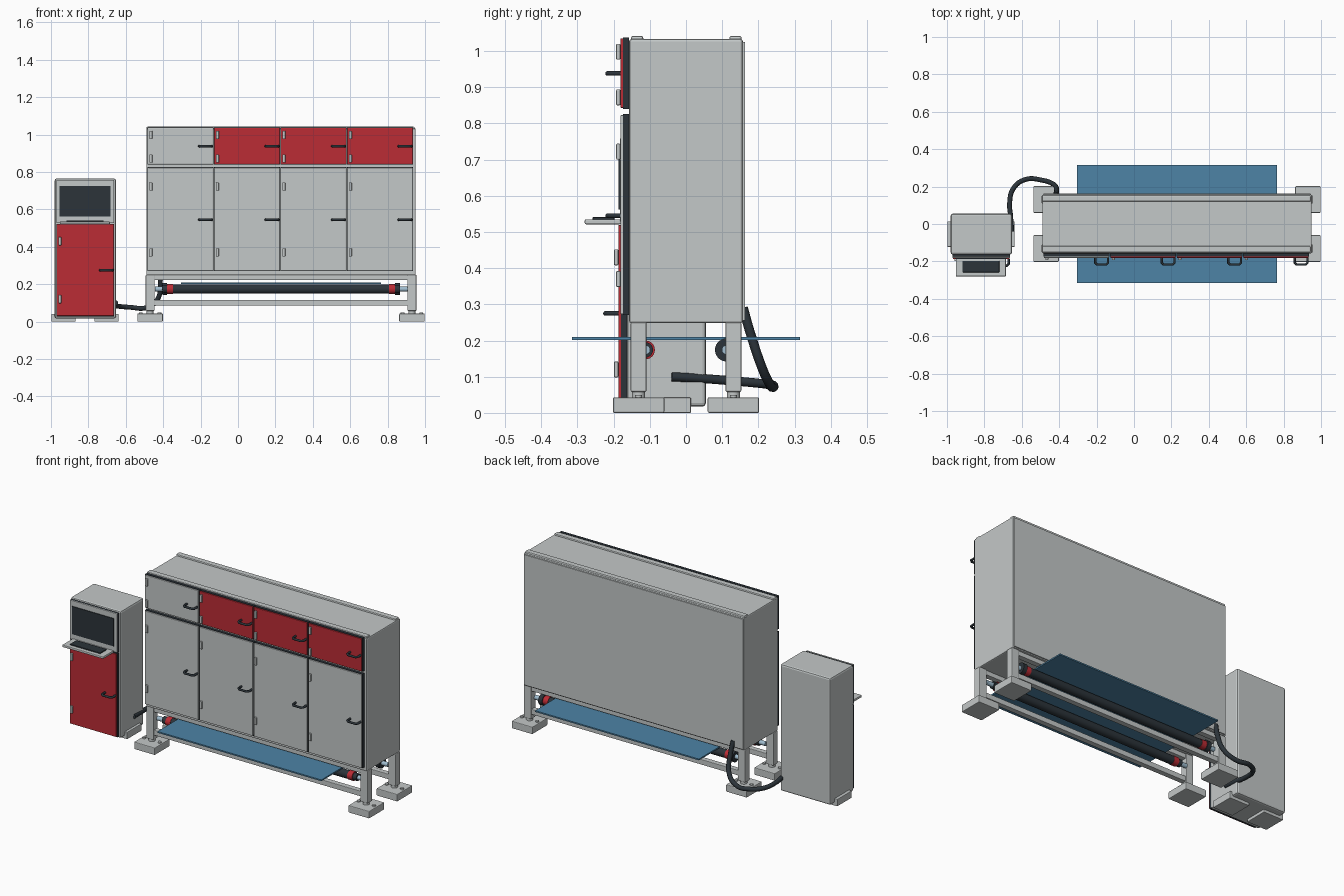
import bpy
from math import pi
from mathutils import Vector

cube = bpy.data.objects.get("Cube")
if cube:
    bpy.data.objects.remove(cube, do_unlink=True)


def material(name, rgb):
    m = bpy.data.materials.new(name)
    m.use_nodes = True
    m.diffuse_color = (*rgb, 1)
    m.node_tree.nodes["Principled BSDF"].inputs["Base Color"].default_value = (*rgb, 1)
    return m


GREY = material("light grey paint", (0.55, 0.58, 0.58))
RED = material("red paint", (0.50, 0.025, 0.035))
DARK = material("dark rubber", (0.025, 0.034, 0.042))
BLUE = material("blue sheet", (0.075, 0.23, 0.38))
STEEL = material("blue steel", (0.36, 0.52, 0.64))


def box(name, x, y, z, mat, bevel=0.0):
    """Box from (min, max) ranges, with optional rounded edges."""
    bpy.ops.mesh.primitive_cube_add(size=1)
    o = bpy.context.object
    o.name = name
    o.location = [(a + b) / 2 for a, b in (x, y, z)]
    o.scale = [b - a for a, b in (x, y, z)]
    bpy.ops.object.transform_apply(location=False, rotation=False, scale=True)
    o.data.materials.append(mat)
    if bevel:
        mod = o.modifiers.new("rounded edges", "BEVEL")
        mod.width = bevel
        mod.segments = 2
    return o


def rod(name, a, b, r, mat, sides=24):
    """Cylinder between two points."""
    a, b = Vector(a), Vector(b)
    bpy.ops.mesh.primitive_cylinder_add(vertices=sides, radius=r, depth=(b - a).length,
                                        location=(a + b) / 2)
    o = bpy.context.object
    o.name = name
    o.rotation_euler = (b - a).to_track_quat("Z", "Y").to_euler()
    o.data.materials.append(mat)
    bpy.ops.object.shade_smooth_by_angle(angle=pi / 5)
    return o


def tube(name, points, r, mat, smooth=True):
    """Round tube along a path."""
    c = bpy.data.curves.new(name, "CURVE")
    c.dimensions = "3D"
    c.bevel_depth = r
    c.bevel_resolution = 3
    c.use_fill_caps = True
    s = c.splines.new("BEZIER" if smooth else "POLY")
    pts = s.bezier_points if smooth else s.points
    pts.add(len(points) - 1)
    for p, co in zip(pts, points):
        if smooth:
            p.co = co
            p.handle_left_type = p.handle_right_type = "AUTO"
        else:
            p.co = (*co, 1)
    o = bpy.data.objects.new(name, c)
    bpy.context.collection.objects.link(o)
    c.materials.append(mat)


def handle(name, x, y, z):
    """U-shaped pull with its feet on the door face at y."""
    w = 0.034
    tube(name, [(x - w, y, z), (x - w, y - 0.026, z), (x - w + 0.01, y - 0.036, z),
                (x + w - 0.01, y - 0.036, z), (x + w, y - 0.026, z), (x + w, y, z)],
         0.0065, DARK, smooth=False)


def door(name, x, z, back, mat, hinge_z, handle_z):
    """Door leaf on a dark gasket, with two hinges and a pull."""
    box(name + "_gasket", x, (back - 0.017, back), z, DARK)
    face = back - 0.024
    inner = 0.003
    box(name + "_leaf", (x[0] + inner, x[1] - inner), (face, back - 0.015),
        (z[0] + inner, z[1] - inner), mat, 0.002)
    for h in hinge_z:
        box(name + "_hinge", (x[0] + 0.011, x[0] + 0.026), (face - 0.012, face),
            (h - 0.022, h + 0.022), GREY, 0.003)
    handle(name + "_handle", x[1] - 0.042, face, handle_z)


# Main cabinet shell and roof strips
box("main_cabinet", (-0.49, 0.95), (-0.157, 0.157), (0.248, 1.033), GREY, 0.006)
box("back_panel", (-0.485, 0.945), (0.155, 0.163), (0.255, 1.025), GREY, 0.002)
for y in (-0.135, 0.137):
    box("roof_strip", (-0.49, 0.945), (y - 0.017, y + 0.017), (1.025, 1.042), GREY, 0.006)

# Four columns of doors
for i in range(4):
    x0 = -0.484 + i * 0.3555
    span = (x0, x0 + 0.353)
    door("lower_door", span, (0.27, 0.826), -0.157, GREY, (0.37, 0.722), 0.545)
    door("upper_door", span, (0.84, 1.038), -0.157, RED if i else GREY, (0.872, 0.998), 0.938)

# Legs, bolted feet and long rails
for sy in (-1, 1):
    for lx, side in ((-0.47, -1), (0.93, 1)):
        ly = sy * 0.131
        box("leg", (lx - 0.024, lx + 0.024), (ly - 0.022, ly + 0.022), (0.058, 0.25), GREY, 0.004)
        box("foot", (lx - 0.068, lx + 0.068), (ly - 0.071, ly + 0.071), (0, 0.043), GREY, 0.004)
        rod("leg_collar", (lx, ly, 0.04), (lx, ly, 0.062), 0.018, GREY)
        for d in (-1, 1):
            rod("foot_bolt", (lx + d * 0.05, ly, 0.04), (lx + d * 0.05, ly, 0.05), 0.01, GREY, 12)
    for name, z in (("upper_rail", (0.222, 0.25)), ("lower_rail", (0.085, 0.116))):
        y = sy * 0.131
        box(name, (-0.455, 0.915), (y - 0.016, y + 0.016), z, GREY, 0.003)

# Feed rollers with red collars, bearings and shafts
cx, rz = 0.23, 0.174
for y, bearing in ((-0.112, 0.021), (0.112, 0.032)):
    rod("roller", (cx - 0.58, y, rz), (cx + 0.58, y, rz), 0.024, DARK, 32)
    rod("roller_shaft", (cx - 0.675, y, rz), (cx + 0.675, y, rz), 0.013, STEEL)
    for s in (-1, 1):
        rod("roller_collar", (cx + s * 0.578, y, rz), (cx + s * 0.61, y, rz), 0.026, RED)
        rod("roller_bearing", (cx + s * 0.61, y, rz), (cx + s * 0.635, y, rz), bearing, DARK)

# Material sheet running through the machine
box("sheet", (-0.305, 0.765), (-0.315, 0.315), (0.202, 0.21), BLUE)

# Control cabinet
box("control_cabinet", (-0.98, -0.653), (-0.163, 0.055), (0.017, 0.765), GREY, 0.01)
door("control_door", (-0.971, -0.662), (0.028, 0.522), -0.163, RED, (0.12, 0.43), 0.275)
box("screen_gasket", (-0.971, -0.662), (-0.177, -0.16), (0.528, 0.756), DARK)
box("screen_bezel", (-0.971, -0.662), (-0.183, -0.175), (0.528, 0.758), GREY, 0.002)
box("screen", (-0.954, -0.682), (-0.187, -0.182), (0.562, 0.726), DARK)
box("keyboard_tray", (-0.953, -0.685), (-0.28, -0.18), (0.521, 0.535), GREY, 0.004)
box("keyboard", (-0.917, -0.72), (-0.258, -0.198), (0.533, 0.541), DARK, 0.002)
for s in (-1, 1):
    mid = -0.818
    for name, inner, outer, top in (("control_foot", 0.05, 0.18, 0.02),
                                    ("control_foot_flange", 0.155, 0.18, 0.042)):
        xs = sorted((mid + s * inner, mid + s * outer))
        box(name, xs, (-0.122, 0.014), (0, top), GREY, 0.003)

# Cable from the main cabinet to the control cabinet
tube("cable", [(-0.42, 0.158, 0.29), (-0.415, 0.178, 0.22), (-0.43, 0.212, 0.12),
               (-0.49, 0.234, 0.075), (-0.58, 0.238, 0.077), (-0.645, 0.19, 0.083),
               (-0.665, 0.11, 0.09), (-0.66, 0.045, 0.095), (-0.653, -0.04, 0.1)], 0.013, DARK)
